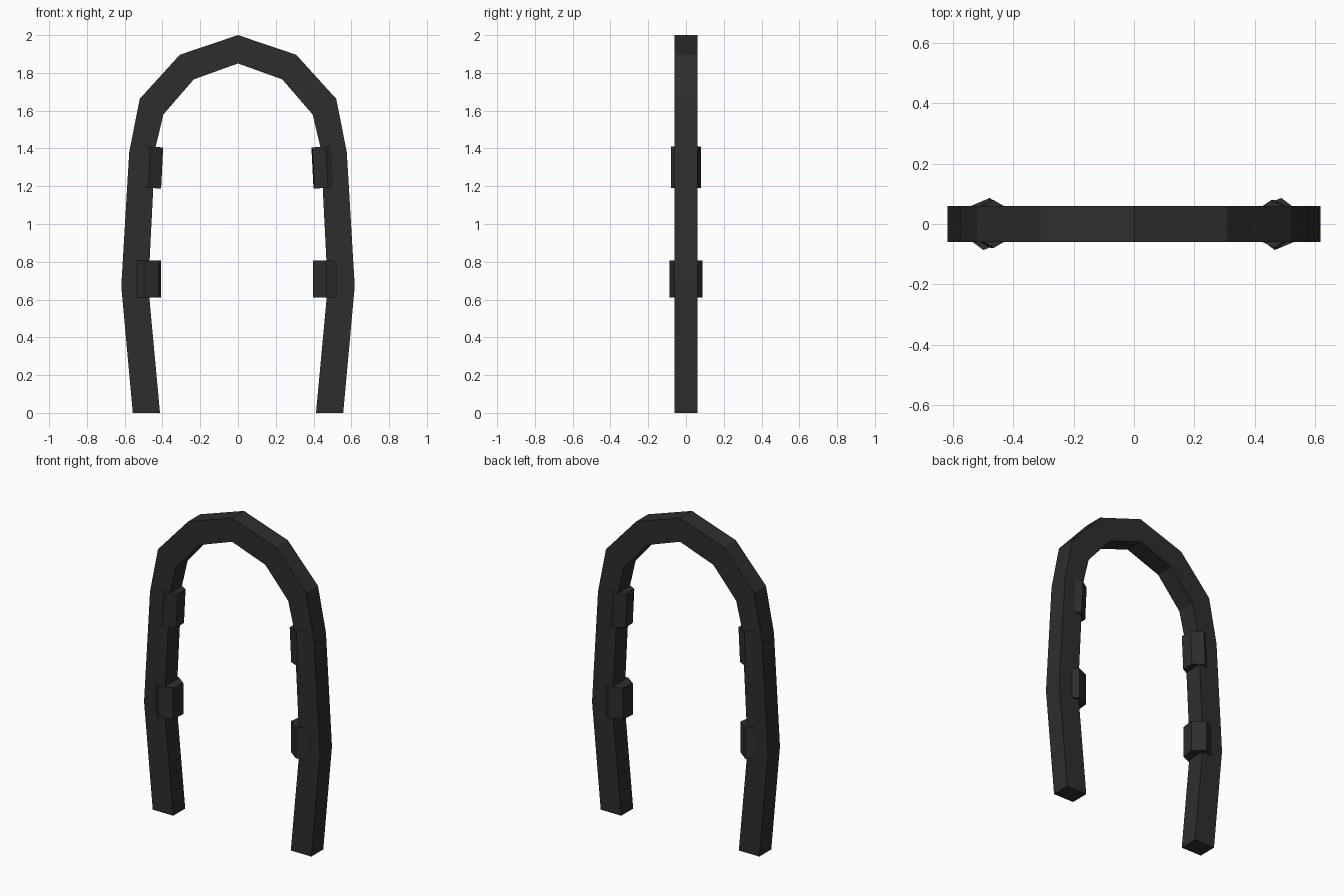
import bpy, math
from mathutils import Matrix, Vector

if "Cube" in bpy.data.objects:
    bpy.data.objects.remove(bpy.data.objects["Cube"])

mat = bpy.data.materials.new("charcoal")
mat.diffuse_color = (0.027, 0.027, 0.027, 1)
mat.use_nodes = True
mat.node_tree.nodes["Principled BSDF"].inputs["Base Color"].default_value = mat.diffuse_color


def make(name, verts, faces):
    me = bpy.data.meshes.new(name)
    me.from_pydata(verts, [], faces)
    me.materials.append(mat)
    ob = bpy.data.objects.new(name, me)
    bpy.context.collection.objects.link(ob)
    return ob


# Arch frame: half profile as (outer, inner) pairs, mirrored over x = 0
half = [((0.557, 0), (0.413, 0)), ((0.618, 0.67), (0.475, 0.67)),
        ((0.576, 1.38), (0.438, 1.40)), ((0.52, 1.663), (0.395, 1.58)),
        ((0.308, 1.896), (0.234, 1.766)), ((0, 2.0), (0, 1.85))]
path = half + [tuple((-x, z) for x, z in pair) for pair in reversed(half[:-1])]
verts, faces = [], []
for (ox, oz), (ix, iz) in path:
    verts += [(ox, -0.06, oz), (ix, -0.06, iz), (ix, 0.06, iz), (ox, 0.06, oz)]
n = len(path)
for i in range(n - 1):
    a, b = 4 * i, 4 * i + 4
    faces += [(a + k, a + (k + 1) % 4, b + (k + 1) % 4, b + k) for k in range(4)]
faces += [(3, 2, 1, 0), tuple(4 * (n - 1) + k for k in range(4))]
# flip so normals face outwards
make("arch_frame", verts, [f[::-1] for f in faces])


# Hexagonal collars around the inner side of each leg
def collar(name, x, z, r, h, turn, tilt):
    m = (Matrix.Translation((x, 0, z)) @ Matrix.Rotation(tilt, 4, 'Y')
         @ Matrix.Rotation(math.radians(turn), 4, 'Z'))
    vs = [m @ Vector((r * math.cos(k * math.pi / 3), r * math.sin(k * math.pi / 3), s * h / 2))
          for s in (-1, 1) for k in range(6)]
    fs = [(k, (k + 1) % 6, (k + 1) % 6 + 6, k + 6) for k in range(6)]
    make(name, vs, fs + [(5, 4, 3, 2, 1, 0), (6, 7, 8, 9, 10, 11)])


collar("lower_collar_left", -0.488, 0.709, 0.087, 0.198, 23, 0)
collar("lower_collar_right", 0.477, 0.709, 0.087, 0.198, 23, 0)
collar("upper_collar_left", -0.470, 1.30, 0.079, 0.218, 30, 0.05)
collar("upper_collar_right", 0.465, 1.30, 0.079, 0.218, 34, -0.05)
